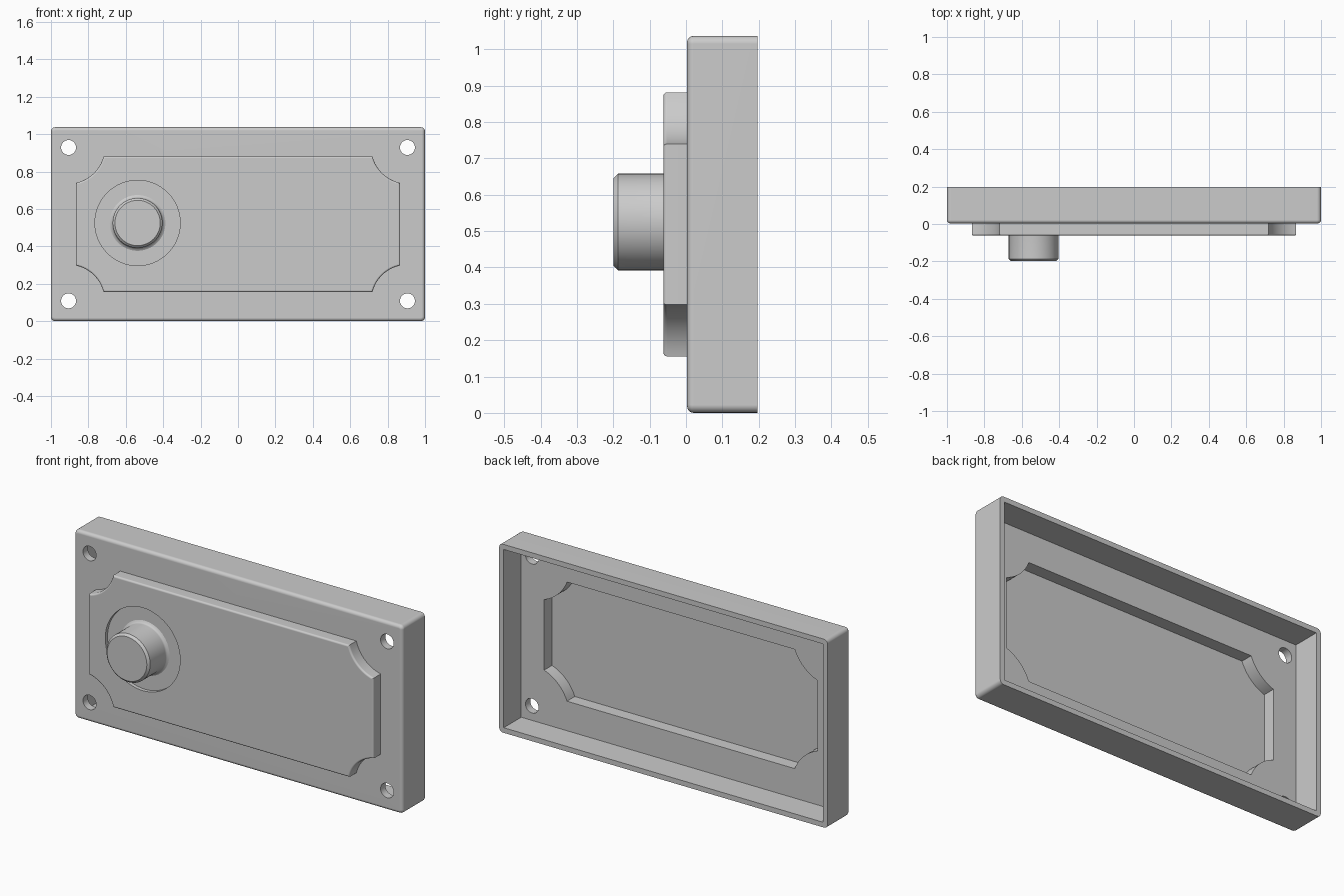
import bpy, bmesh, math

if "Cube" in bpy.data.objects:
    bpy.data.objects.remove(bpy.data.objects["Cube"])

MID = 0.5185                       # height of the plate centre
HOLE_X, HOLE_Z = 0.906, 0.41       # screw hole offsets from the centre
BUTTON_X, BUTTON_Z = -0.537, 0.525
CORNERS = ((1, 1), (-1, 1), (-1, -1), (1, -1))

grey = bpy.data.materials.new("plain grey")
grey.use_nodes = True
color = (0.6, 0.6, 0.6, 1)
grey.diffuse_color = color
grey.node_tree.nodes["Principled BSDF"].inputs["Base Color"].default_value = color


def finish(name, bm):
    bmesh.ops.recalc_face_normals(bm, faces=bm.faces)
    mesh = bpy.data.meshes.new(name)
    bm.to_mesh(mesh)
    bm.free()
    mesh.materials.append(grey)
    obj = bpy.data.objects.new(name, mesh)
    bpy.context.collection.objects.link(obj)
    return obj


def prism(name, outline, front, back, fillet=0):
    """Closed solid from an (x, z) outline along y, with a rounded front rim."""
    bm = bmesh.new()
    near = [bm.verts.new((x, front, z)) for x, z in outline]
    far = [bm.verts.new((x, back, z)) for x, z in outline]
    cap = bm.faces.new(near)
    bm.faces.new(far[::-1])
    for i in range(len(near)):
        bm.faces.new((near[i], near[i - 1], far[i - 1], far[i]))
    bmesh.ops.recalc_face_normals(bm, faces=bm.faces)
    if fillet:
        bmesh.ops.bevel(bm, geom=list(cap.edges), offset=fillet, segments=4,
                        profile=0.5, affect='EDGES')
    return finish(name, bm)


def arc(cx, cz, r, start, end, steps):
    return [(cx + r * math.cos(start + (end - start) * i / steps),
             cz + r * math.sin(start + (end - start) * i / steps))
            for i in range(steps + 1)]


def circle(cx, cz, r, steps):
    return arc(cx, cz, r, 0, 2 * math.pi, steps)[:-1]


def rounded_rect(hx, hz, r):
    pts = []
    for q, (sx, sz) in enumerate(CORNERS):
        pts += arc(sx * (hx - r), MID + sz * (hz - r), r,
                   q * math.pi / 2, (q + 1) * math.pi / 2, 4)
    return pts


def rect(hx, hz):
    return [(sx * hx, MID + sz * hz) for sx, sz in CORNERS]


def scalloped(hx, hz, r):
    """Rectangle whose corners are bitten out around the screw holes."""
    a = math.acos((hx - HOLE_X) / r)
    b = math.asin((hz - HOLE_Z) / r)
    quarter = arc(HOLE_X, HOLE_Z, r, 2 * math.pi - a, math.pi - b, 16)
    pts = []
    for sx, sz in CORNERS:
        part = [(sx * x, MID + sz * z) for x, z in quarter]
        pts += part if sx * sz > 0 else part[::-1]
    return pts


def boolean(target, tool, operation):
    mod = target.modifiers.new(operation, 'BOOLEAN')
    mod.operation, mod.object, mod.solver = operation, tool, 'EXACT'
    bpy.context.view_layer.objects.active = target
    bpy.ops.object.modifier_apply(modifier=mod.name)
    bpy.data.objects.remove(tool)


def lathe(name, profile, steps=64):
    """Spin a (radius, y) profile about the button axis."""
    bm = bmesh.new()
    verts = [bm.verts.new((BUTTON_X + r, y, BUTTON_Z)) for r, y in profile]
    edges = [bm.edges.new(pair) for pair in zip(verts, verts[1:])]
    bmesh.ops.spin(bm, geom=verts + edges, cent=(BUTTON_X, 0, BUTTON_Z),
                   axis=(0, 1, 0), angle=2 * math.pi, steps=steps)
    bmesh.ops.remove_doubles(bm, verts=bm.verts, dist=1e-5)
    return finish(name, bm)


# Hollow cover plate with a raised, scalloped panel
cover = prism("cover_plate", rounded_rect(1, MID, 0.022), 0.003, 0.197, 0.018)
panel = prism("raised_panel", scalloped(0.867, 0.363, 0.193), -0.062, 0.03, 0.01)
boolean(cover, panel, 'UNION')
boolean(cover, prism("cavity", rect(0.972, MID - 0.028), 0.045, 0.3), 'DIFFERENCE')
boolean(cover, prism("pocket", scalloped(0.832, 0.328, 0.228), -0.023, 0.1), 'DIFFERENCE')

# Screw holes
for sx, sz in CORNERS:
    hole = prism("hole", circle(sx * HOLE_X, MID + sz * HOLE_Z, 0.04, 32), -0.1, 0.1)
    boolean(cover, hole, 'DIFFERENCE')

# Shallow round recess around the button
boolean(cover, prism("recess", circle(BUTTON_X, BUTTON_Z, 0.228, 64), -0.1, -0.042),
        'DIFFERENCE')

# Push button with a flared foot and chamfered rim
button = lathe("push_button", [(0, -0.199), (0.121, -0.199), (0.133, -0.187),
                               (0.133, -0.056), (0.139, -0.047),
                               (0.149, -0.042), (0.149, -0.036), (0, -0.036)])

# Smooth shading that keeps the broad faces flat
for obj in (cover, button):
    bpy.ops.object.select_all(action='DESELECT')
    obj.select_set(True)
    bpy.context.view_layer.objects.active = obj
    bpy.ops.object.shade_smooth_by_angle(angle=math.radians(35))
    weighted = obj.modifiers.new("weighted_normals", 'WEIGHTED_NORMAL')
    weighted.keep_sharp = True
